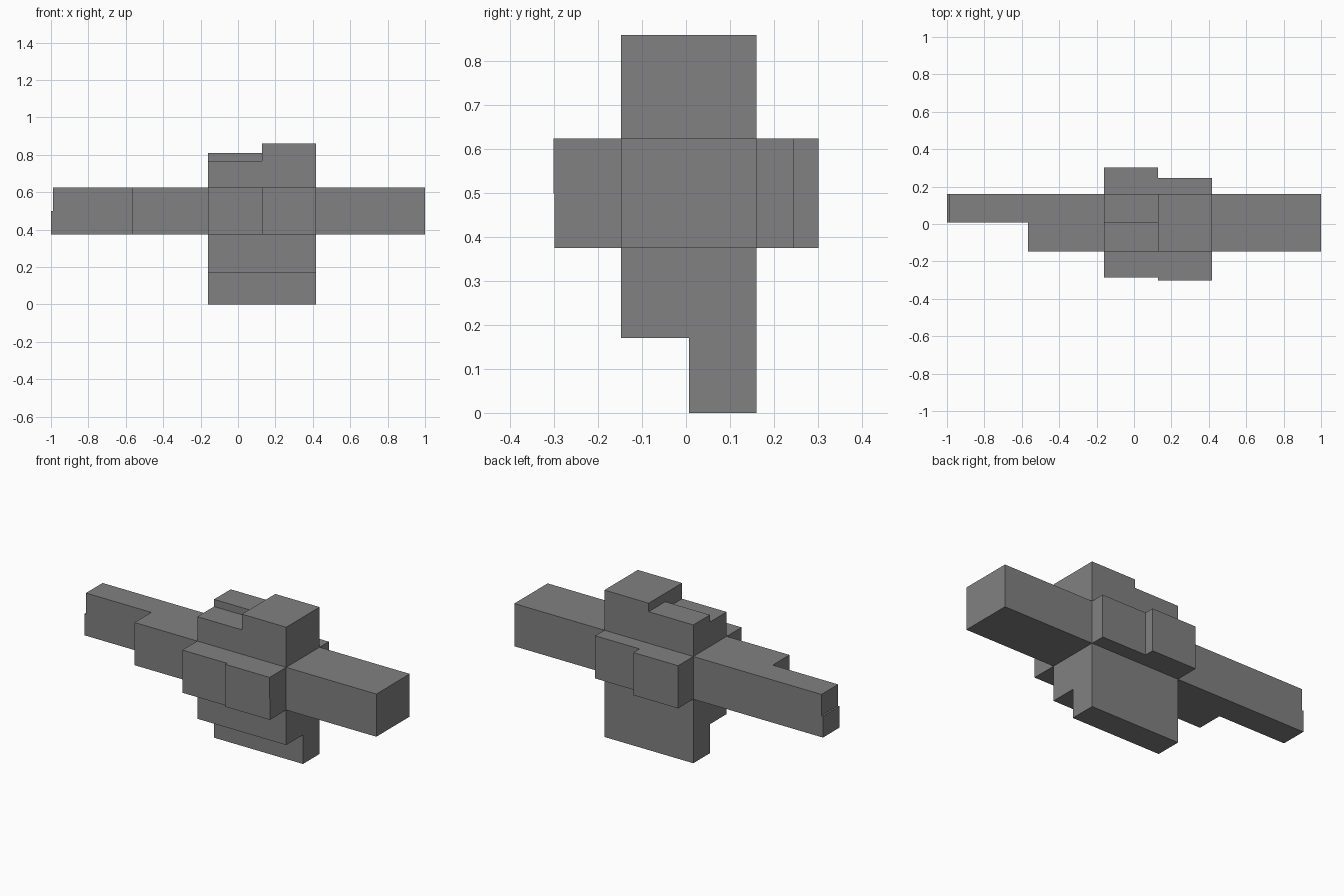
import bpy
import bmesh
from mathutils import Vector

cube = bpy.data.objects.get("Cube")
if cube:
    bpy.data.objects.remove(cube, do_unlink=True)

grey = bpy.data.materials.new("mid grey")
grey.use_nodes = True
grey.diffuse_color = (0.22, 0.22, 0.22, 1)
grey.node_tree.nodes["Principled BSDF"].inputs["Base Color"].default_value = grey.diffuse_color

# Planes that bound and halve the central block
X0, XM, X1 = -0.16, 0.129, 0.416
Y0, YM, Y1 = -0.148, 0.007, 0.161
Z0, ZM, Z1 = 0.375, 0.5, 0.625


def prism(name, profile, axis, start, end):
    """Extrude a flat outline along x (outline in y, z) or z (outline in x, y)."""
    bm = bmesh.new()
    if axis == "x":
        points = [(start, a, b) for a, b in profile]
        direction = Vector((end - start, 0, 0))
    else:
        points = [(a, b, start) for a, b in profile]
        direction = Vector((0, 0, end - start))
    face = bm.faces.new([bm.verts.new(p) for p in points])
    result = bmesh.ops.extrude_face_region(bm, geom=[face], use_keep_orig=True)
    verts = [v for v in result["geom"] if isinstance(v, bmesh.types.BMVert)]
    bmesh.ops.translate(bm, verts=verts, vec=direction)
    bmesh.ops.recalc_face_normals(bm, faces=bm.faces)
    mesh = bpy.data.meshes.new(name)
    bm.to_mesh(mesh)
    bm.free()
    mesh.materials.append(grey)
    obj = bpy.data.objects.new(name, mesh)
    bpy.context.collection.objects.link(obj)
    return obj


def rect(a0, a1, b0, b1):
    return [(a0, b0), (a1, b0), (a1, b1), (a0, b1)]


def stair(a0, am, a1, base, first, second):
    """Outline with one level over a0..am and another over am..a1."""
    return [(a0, base), (a1, base), (a1, second), (am, second), (am, first), (a0, first)]


# Long bar, notched at the front of its right end
prism("long_bar", [(1, Y0), (1, Y1), (-0.99, Y1), (-0.99, YM), (-0.567, YM), (-0.567, Y0)],
      "z", Z0, Z1)
prism("bar_tip_step", rect(-1, -0.99, YM, Y1), "z", Z0, ZM)

# Top blocks: plain on the left, stepped on the right
prism("top_block_left", rect(Y0, Y1, Z1, 0.86), "x", XM, X1)
prism("top_block_right", stair(Y0, YM, Y1, Z1, 0.768, 0.81), "x", X0, XM)

# Bottom block, stepped down toward the back
prism("bottom_block", stair(Y0, YM, Y1, Z0, 0.17, 0), "x", X0, X1)

# Front blocks: the left one has a slight ledge at mid height
ledge = [(b, a) for a, b in stair(Z0, ZM, Z1, Y0, -0.299, -0.302)]
prism("front_block_left", ledge, "x", XM, X1)
prism("front_block_right", rect(-0.286, Y0, Z0, Z1), "x", X0, XM)

# Back blocks
prism("back_block_left", rect(Y1, 0.246, Z0, Z1), "x", XM, X1)
prism("back_block_right", rect(Y1, 0.302, Z0, Z1), "x", X0, XM)
